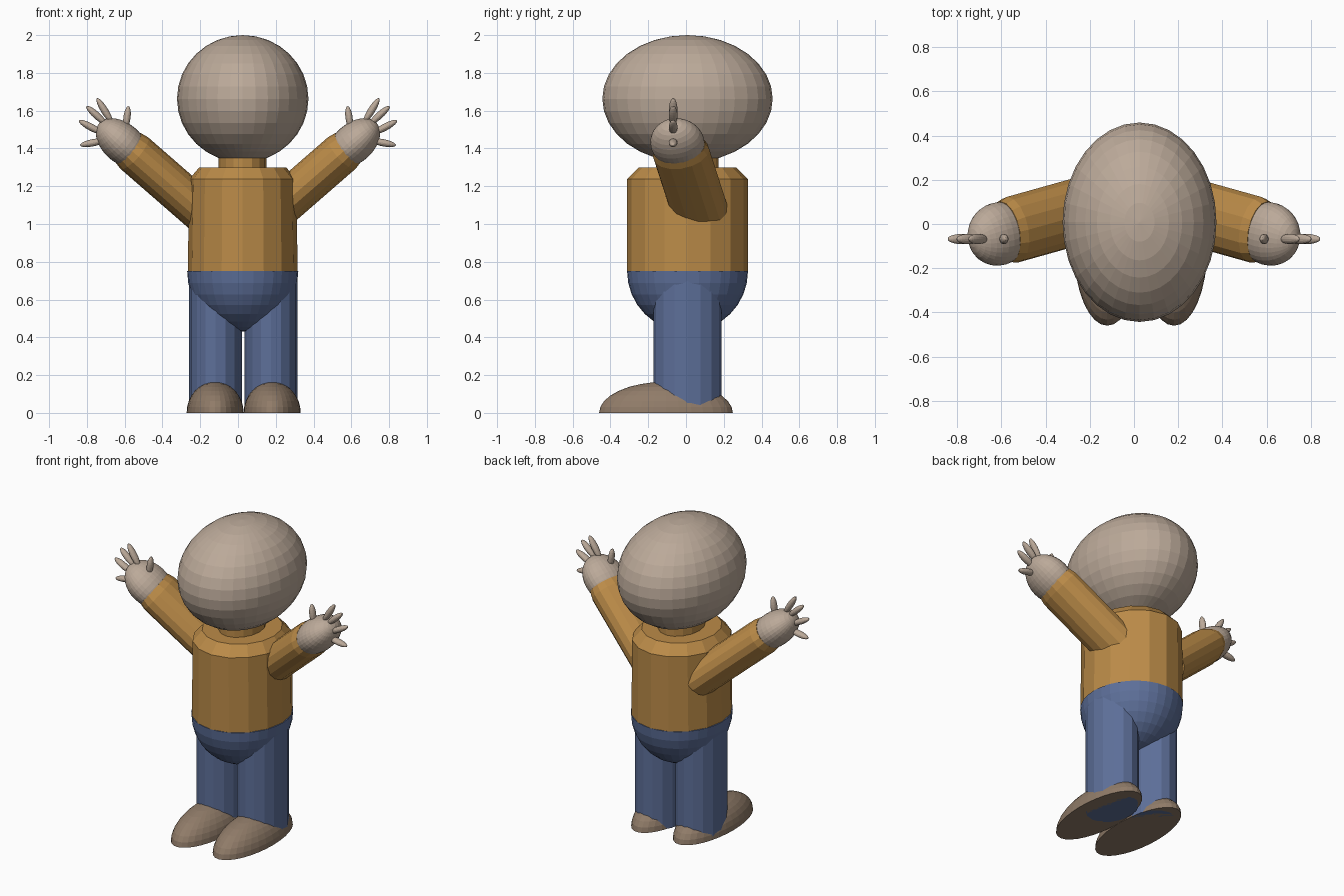
import bpy, bmesh
from math import sqrt
from mathutils import Vector, Matrix

if "Cube" in bpy.data.objects:
    bpy.data.objects.remove(bpy.data.objects["Cube"])

CX, CY = 0.025, 0.008  # body axis


def material(name, rgb):
    m = bpy.data.materials.new(name)
    m.diffuse_color = (*rgb, 1)
    m.use_nodes = True
    m.node_tree.nodes["Principled BSDF"].inputs["Base Color"].default_value = m.diffuse_color
    return m


SKIN = material("skin", (0.50, 0.40, 0.32))
SHIRT = material("shirt", (0.50, 0.26, 0.065))
TROUSERS = material("trousers", (0.11, 0.16, 0.32))
SHOE = material("shoe", (0.28, 0.20, 0.14))


def finish(bm, name, mat):
    bmesh.ops.recalc_face_normals(bm, faces=bm.faces)
    mesh = bpy.data.meshes.new(name)
    bm.to_mesh(mesh)
    bm.free()
    mesh.materials.append(mat)
    ob = bpy.data.objects.new(name, mesh)
    bpy.context.collection.objects.link(ob)
    return ob


def frame(origin, axis=(0, 0, 1)):
    """Local z along axis, local y kept as close to world y as possible."""
    z = Vector(axis).normalized()
    x = Vector((0, 1, 0)).cross(z).normalized()
    m = Matrix((x, z.cross(x), z)).transposed().to_4x4()
    m.translation = origin
    return m


def ellipsoid(name, mat, centre, radii, axis=(0, 0, 1), segs=32, rings=16, keep=0):
    """keep = 1 or -1 leaves only the upper or lower half, closed flat."""
    bm = bmesh.new()
    bmesh.ops.create_uvsphere(bm, u_segments=segs, v_segments=rings, radius=1)
    if keep:
        bmesh.ops.bisect_plane(bm, geom=bm.verts[:] + bm.edges[:] + bm.faces[:],
                               dist=1e-4, plane_co=(0, 0, 0), plane_no=(0, 0, -keep),
                               clear_outer=True)
        bmesh.ops.holes_fill(bm, edges=[e for e in bm.edges if e.is_boundary], sides=0)
    bm.transform(frame(centre, axis) @ Matrix.Diagonal((*radii, 1)))
    return finish(bm, name, mat)


def tube(name, mat, origin, sections, axis=(0, 0, 1), segs=16):
    """Closed stack of elliptical sections (height, rx, ry) along the axis."""
    bm = bmesh.new()
    circle = bmesh.ops.create_circle(bm, segments=segs, radius=1)["verts"]
    unit = [v.co.copy() for v in circle]
    bmesh.ops.delete(bm, geom=circle, context='VERTS')
    rows = [[bm.verts.new((c.x * rx, c.y * ry, h)) for c in unit] for h, rx, ry in sections]
    for a, b in zip(rows, rows[1:]):
        for i in range(segs):
            j = (i + 1) % segs
            bm.faces.new((a[i], a[j], b[j], b[i]))
    bm.faces.new(rows[0])
    bm.faces.new(rows[-1])
    bm.transform(frame(origin, axis))
    return finish(bm, name, mat)


# Head, neck, torso and hips
ellipsoid("head", SKIN, (CX, CY, 1.663), (0.348, 0.451, 0.337))
tube("neck", SHIRT, (CX, CY, 0), [(1.27, 0.127, 0.163), (1.42, 0.127, 0.163)])
tube("torso", SHIRT, (CX, CY, 0),
     [(0.75, 0.291, 0.32), (1.238, 0.283, 0.32), (1.30, 0.23, 0.257)])
ellipsoid("hips", TROUSERS, (CX, CY, 0.75), (0.294, 0.32, 0.32), keep=-1)

# Finger tip and buried end (x, z) on the right side
FINGERS = {
    "thumb": ((0.580, 1.624), (0.596, 1.500)),
    "first_finger": ((0.747, 1.666), (0.665, 1.534)),
    "second_finger": ((0.802, 1.623), (0.697, 1.528)),
    "third_finger": ((0.842, 1.547), (0.718, 1.480)),
    "little_finger": ((0.836, 1.417), (0.702, 1.443)),
}

for side, s in (("right", 1), ("left", -1)):
    # Leg and shoe
    tube(f"{side}_leg", TROUSERS, (CX + 0.003 + s * 0.1465, CY, 0),
         [(0, 0.14, 0.18), (0.75, 0.14, 0.18)])
    ellipsoid(f"{side}_shoe", SHOE, (CX + 0.005 + s * 0.151, -0.106, 0),
              (0.151, 0.354, 0.165), keep=1)

    # Sleeve with a slightly tapered cuff
    wrist = Vector((s * 0.583, -0.035, 1.405))
    along = Vector((s, -0.28, 0.87))
    shoulder = wrist - along * 0.43
    length = (wrist - shoulder).length
    tube(f"{side}_sleeve", SHIRT, shoulder,
         [(0, 0.111, 0.152), (length - 0.045, 0.111, 0.152), (length, 0.102, 0.14)], along)

    # Hand and fingers
    ellipsoid(f"{side}_hand", SKIN, (s * 0.613, -0.045, 1.428), (0.105, 0.143, 0.162), along)
    for name, (tip, end) in FINGERS.items():
        a = Vector((s * tip[0], -0.068, tip[1]))
        b = Vector((s * end[0], -0.068, end[1]))
        ellipsoid(f"{side}_{name}", SKIN, (a + b) / 2, (0.019, 0.023, (a - b).length / 2),
                  a - b, segs=16, rings=12)
